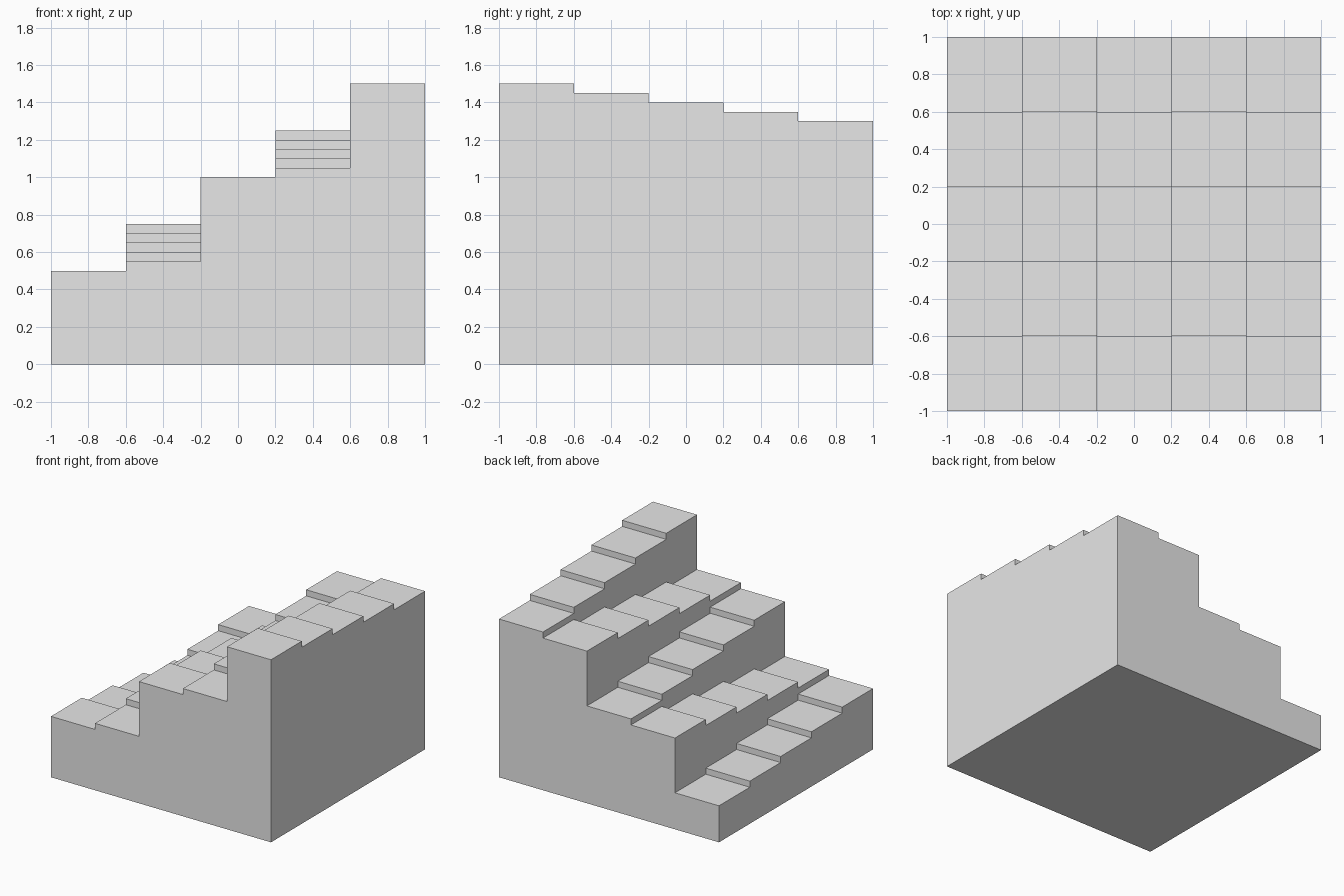
import bpy
import bmesh
import math

cube = bpy.data.objects.get("Cube")
if cube:
    bpy.data.objects.remove(cube, do_unlink=True)

N = 5            # blocks along each side
CELL = 2 / N     # block width
RISE = 0.05      # height of one step
BASE = 6         # lowest block, counted in steps


def level(i, j):
    """Height of a block in steps, climbing back and forth across the flights."""
    if not (0 <= i < N and 0 <= j < N):
        return 0
    along = N - 1 - j if i % 2 == 0 else j
    return BASE + i * N + along


bm = bmesh.new()
corners = {}


def corner(i, j, k):
    if (i, j, k) not in corners:
        corners[i, j, k] = bm.verts.new((i * CELL - 1, j * CELL - 1, k * RISE))
    return corners[i, j, k]


def face(*points):
    bm.faces.new([corner(*p) for p in points])


for i in range(N):
    for j in range(N):
        h = level(i, j)
        ring = [(i, j), (i + 1, j), (i + 1, j + 1), (i, j + 1)]
        # Tread and underside
        face(*[(*p, h) for p in ring])
        face(*[(*p, 0) for p in reversed(ring)])
        # Walls and risers exposed above each lower neighbour
        sides = [(0, -1), (1, 0), (0, 1), (-1, 0)]
        for s, (di, dj) in enumerate(sides):
            a, b = ring[s], ring[(s + 1) % 4]
            for k in range(level(i + di, j + dj), h):
                face((*a, k), (*b, k), (*b, k + 1), (*a, k + 1))

# Merge flat areas into single clean faces
bmesh.ops.dissolve_limit(bm, angle_limit=math.radians(1),
                         verts=bm.verts[:], edges=bm.edges[:])

mesh = bpy.data.meshes.new("stepped_block")
bm.to_mesh(mesh)
bm.free()

# Plain grey material
grey = bpy.data.materials.new("light grey")
grey.use_nodes = True
colour = (0.8, 0.8, 0.8, 1)
grey.diffuse_color = colour
grey.node_tree.nodes["Principled BSDF"].inputs["Base Color"].default_value = colour
mesh.materials.append(grey)

block = bpy.data.objects.new("stepped_block", mesh)
bpy.context.scene.collection.objects.link(block)
